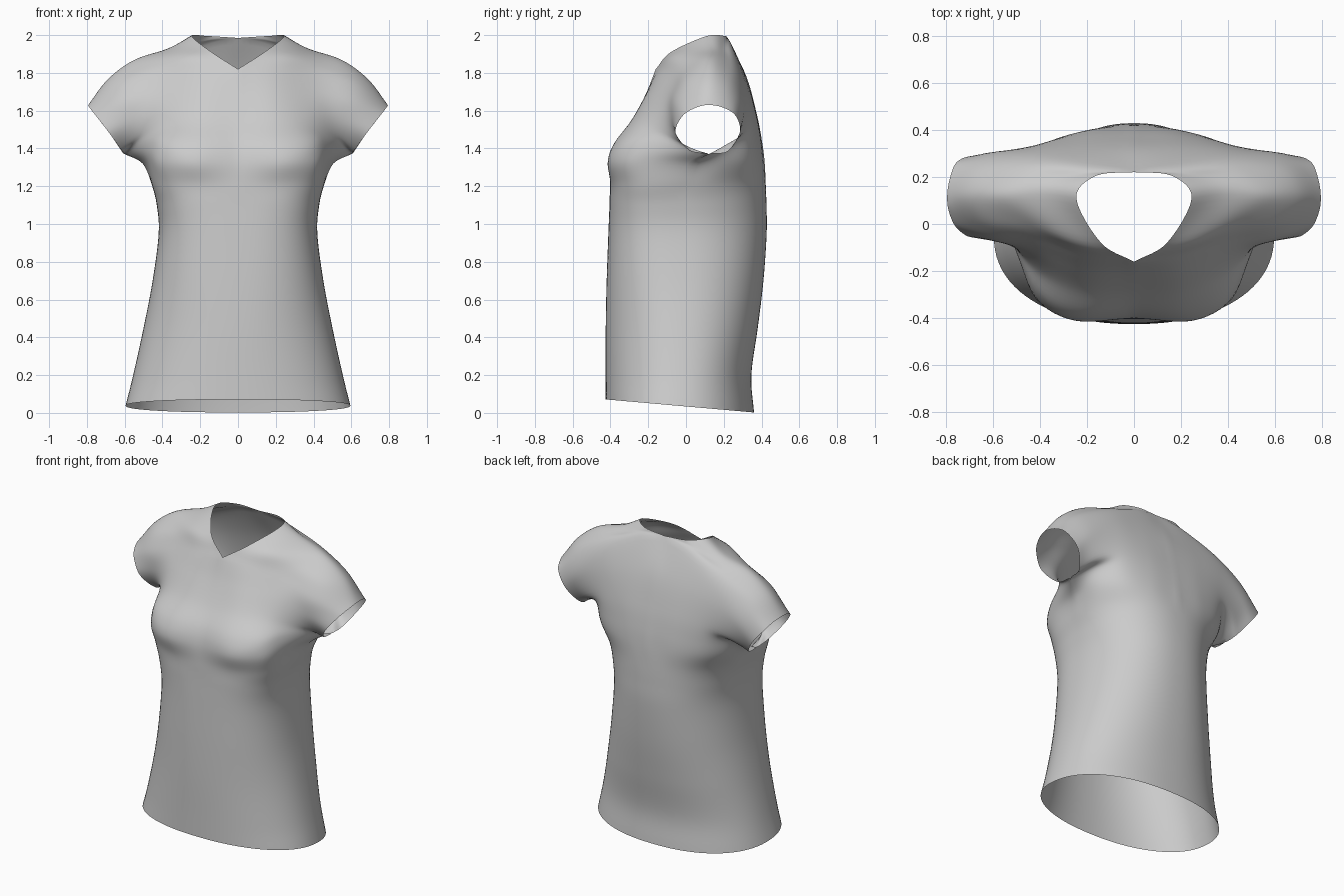
import bpy, bmesh, math
from mathutils import Vector

if "Cube" in bpy.data.objects:
    bpy.data.objects.remove(bpy.data.objects["Cube"])

COLS, SUB = 26, 6

# Torso rings: height, half width, front y, side-seam y, back y, front fullness
torso = [
    (0.00, .595, -.425, -.05, .360, 2.2),
    (0.20, .555, -.425, -.045, .346, 2.2),
    (0.45, .500, -.425, -.04, .380, 2.2),
    (0.70, .452, -.420, -.035, .410, 2.4),
    (0.95, .420, -.411, -.03, .427, 2.7),
    (1.10, .430, -.405, -.02, .426, 3.0),
    (1.21, .457, -.402, .00, .422, 3.3),
]
# Upper rows run from the centre line or neckline out to the side or cuff
front_rows = [
    [(0, -.395, 1.33), (.24, -.412, 1.325), (.40, -.335, 1.33), (.465, -.20, 1.33), (.505, .04, 1.32)],
    [(0, -.362, 1.43), (.22, -.380, 1.425), (.385, -.315, 1.43), (.475, -.17, 1.43), (.60, .12, 1.37)],
    [(0, -.285, 1.55), (.21, -.285, 1.545), (.38, -.215, 1.53), (.52, -.085, 1.48), (.615, .02, 1.388)],
    [(0, -.212, 1.69), (.20, -.205, 1.68), (.40, -.135, 1.65), (.56, -.080, 1.56), (.68, -.055, 1.48)],
    [(0, -.160, 1.82), (.20, -.137, 1.80), (.42, -.070, 1.75), (.60, -.060, 1.66), (.75, -.02, 1.57)],
    [(.14, -.08, 1.91), (.28, -.055, 1.89), (.45, .00, 1.835), (.63, .01, 1.75), (.785, .05, 1.615)],
]
shoulder = [(.245, .11, 1.995), (.37, .125, 1.928), (.55, .12, 1.868), (.69, .12, 1.765), (.793, .12, 1.63)]
back_rows = [
    [(.16, .205, 1.995), (.30, .205, 1.928), (.47, .22, 1.86), (.65, .22, 1.75), (.78, .20, 1.615)],
    [(0, .22, 1.985), (.16, .240, 1.95), (.40, .275, 1.83), (.60, .28, 1.70), (.75, .265, 1.57)],
    [(0, .320, 1.78), (.22, .322, 1.75), (.40, .32, 1.70), (.58, .308, 1.59), (.68, .285, 1.48)],
    [(0, .375, 1.58), (.20, .370, 1.57), (.38, .345, 1.54), (.53, .290, 1.47), (.615, .22, 1.384)],
    [(0, .402, 1.44), (.20, .390, 1.44), (.38, .342, 1.44), (.49, .245, 1.43), (.60, .12, 1.37)],
    [(0, .416, 1.33), (.20, .398, 1.33), (.37, .335, 1.33), (.47, .215, 1.33), (.505, .04, 1.32)],
]


def spline(pts, sub):
    """Smooth curve through the points."""
    p = [Vector(q) for q in pts]
    p = [2 * p[0] - p[1]] + p + [2 * p[-1] - p[-2]]
    out = []
    for i in range(1, len(p) - 2):
        a, b, c, d = p[i - 1:i + 3]
        for k in range(sub):
            t = k / sub
            out.append(.5 * (2 * b + (c - a) * t + (2 * a - 5 * b + 4 * c - d) * t * t
                             + (3 * b - a - 3 * c + d) * t ** 3))
    return out + [p[-2]]


def even(pts, n):
    """Resample a polyline at equal distances."""
    acc = [0.0]
    for a, b in zip(pts, pts[1:]):
        acc.append(acc[-1] + (b - a).length)
    out, j = [], 0
    for i in range(n + 1):
        s = acc[-1] * i / n
        while j < len(pts) - 2 and acc[j + 1] < s:
            j += 1
        f = (s - acc[j]) / max(acc[j + 1] - acc[j], 1e-9)
        out.append(pts[j].lerp(pts[j + 1], min(f, 1)))
    return out


def ring(z, w, yf, ys, yb, n, back):
    """Quarter of a torso section, from the centre line to the side seam."""
    n = 2.25 if back else n
    pts = []
    for k in range(121):
        t = k / 120 * math.pi / 2
        y = ys + ((yb if back else yf) - ys) * max(math.cos(t), 0) ** (2 / n)
        pts.append(Vector((w * math.sin(t) ** (2 / n), y, z if z else .034 - .088 * y)))
    return even(pts, COLS)


# One sheet: up the front, over the shoulder, down the back
upper = [even(spline(r, 16), COLS) for r in front_rows + [shoulder] + back_rows]
rows = [ring(*r, False) for r in torso] + upper + [ring(*r, True) for r in reversed(torso)]
vee = len(torso) + 4            # row at the front of the neckline
nape = len(rows) - 1 - vee      # row at the back of the neckline
columns = []
for c in range(COLS + 1):
    line = [r[c] for r in rows]
    smooth = spline(line, SUB)
    # near the centre the path turns sharply onto the neckline
    sharp = (spline(line[:vee + 1], SUB)[:-1] + spline(line[vee:nape + 1], SUB)[:-1]
             + spline(line[nape:], SUB))
    k = (1 - c / COLS) ** 6
    columns.append([a.lerp(b, k) for a, b in zip(smooth, sharp)])
last = len(columns[0]) - 1

# Close the side seam up to the underarm; keep the centre line straight
for v in range((len(torso) + 1) * SUB + 1):
    mid = (columns[-1][v] + columns[-1][last - v]) / 2
    columns[-1][v] = mid
    columns[-1][last - v] = mid.copy()
for col in columns:
    for p in col:
        p.x = max(p.x, 0)
for v, p in enumerate(columns[0]):
    if v <= vee * SUB or v >= nape * SUB:
        p.x = 0

bm = bmesh.new()
grid = [[bm.verts.new(p) for p in col] for col in columns]
for a, b in zip(grid, grid[1:]):
    for v in range(last):
        bm.faces.new((a[v], b[v], b[v + 1], a[v + 1]))
bmesh.ops.remove_doubles(bm, verts=bm.verts, dist=1e-5)
# Mirror to the other half
geom = bm.verts[:] + bm.edges[:] + bm.faces[:]
bmesh.ops.mirror(bm, geom=geom, axis='X', merge_dist=1e-4)
bmesh.ops.recalc_face_normals(bm, faces=bm.faces)
mesh = bpy.data.meshes.new("shirt")
bm.to_mesh(mesh)
bm.free()
shirt = bpy.data.objects.new("shirt", mesh)
bpy.context.collection.objects.link(shirt)
for f in mesh.polygons:
    f.use_smooth = True
